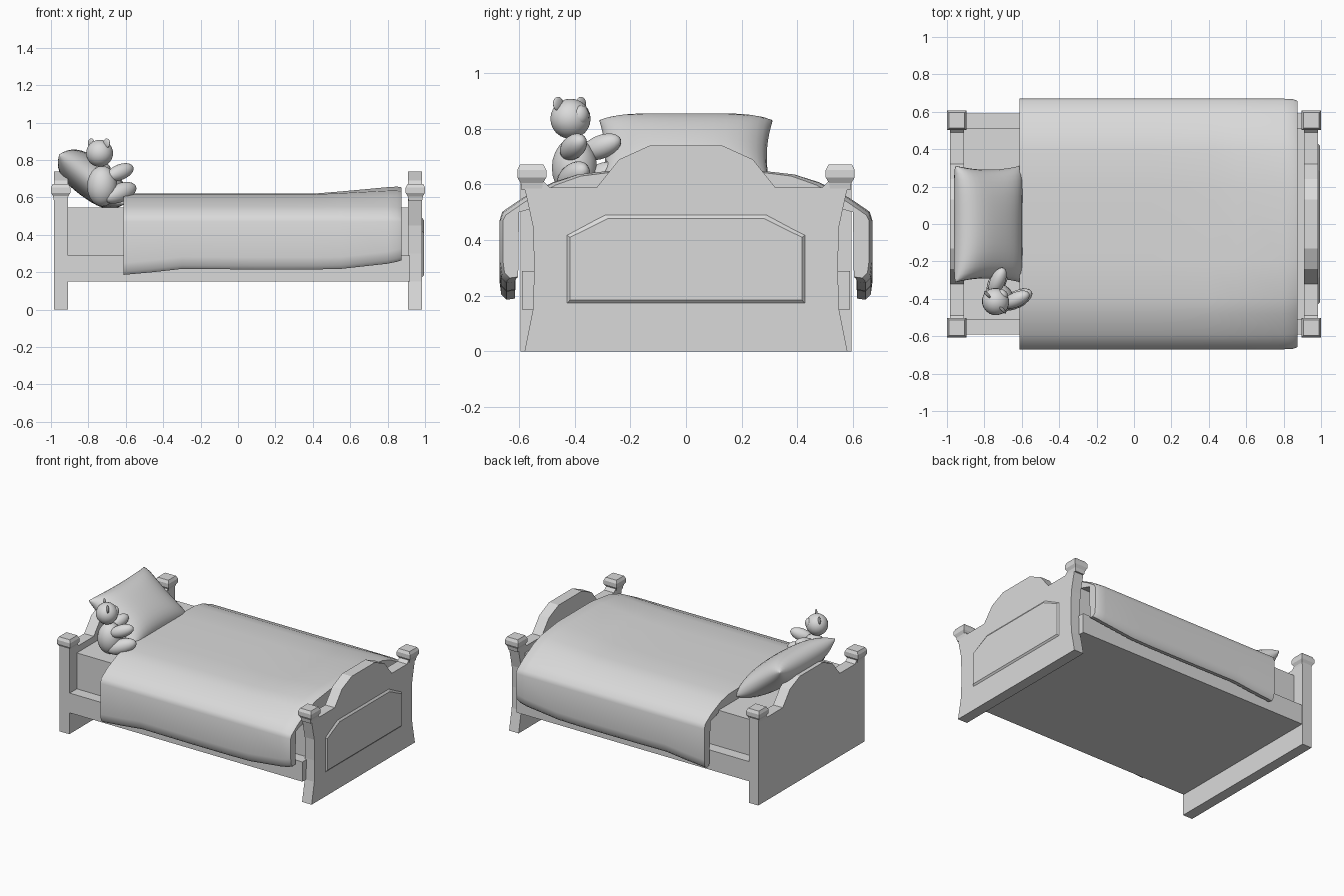
import bpy, bmesh
from math import radians, pi, sin
from mathutils import Vector, Matrix

if "Cube" in bpy.data.objects:
    bpy.data.objects.remove(bpy.data.objects["Cube"])

grey = bpy.data.materials.new("plain grey")
grey.use_nodes = True
grey.diffuse_color = (0.7, 0.7, 0.7, 1)
grey.node_tree.nodes["Principled BSDF"].inputs["Base Color"].default_value = (0.7, 0.7, 0.7, 1)


def finish(name, bm, smooth=None):
    bmesh.ops.recalc_face_normals(bm, faces=bm.faces)
    mesh = bpy.data.meshes.new(name)
    bm.to_mesh(mesh)
    bm.free()
    mesh.materials.append(grey)
    obj = bpy.data.objects.new(name, mesh)
    bpy.context.collection.objects.link(obj)
    if smooth:
        bpy.ops.object.select_all(action="DESELECT")
        obj.select_set(True)
        bpy.context.view_layer.objects.active = obj
        bpy.ops.object.shade_smooth_by_angle(angle=radians(smooth))
    return obj


def loft(name, rings, smooth=None):
    """Skin a list of equal-length closed rings and cap both ends."""
    bm = bmesh.new()
    loops = [[bm.verts.new(p) for p in ring] for ring in rings]
    n = len(loops[0])
    for a, b in zip(loops, loops[1:]):
        for i in range(n):
            j = (i + 1) % n
            bm.faces.new((a[i], a[j], b[j], b[i]))
    bm.faces.new(loops[0])
    bm.faces.new(loops[-1])
    return finish(name, bm, smooth)


def mirrored(half):
    """Complete a (y, z) half outline across y = 0."""
    return half + [(-y, z) for y, z in reversed(half)]


def slab(name, outline, x0, x1):
    return loft(name, [[(x, y, z) for y, z in outline] for x in (x0, x1)])


def box(name, x0, x1, y, z0, z1):
    return slab(name, [(-y, z0), (y, z0), (y, z1), (-y, z1)], x0, x1)


# End boards: straight sides at the head, waisted sides at the foot
arch = [(0.49, 0.59), (0.32, 0.59), (0.24, 0.69), (0.13, 0.74)]
slab("headboard", mirrored([(0.595, 0), (0.595, 0.61), (0.51, 0.61)] + arch), -0.985, -0.91)
waist = [(0.58, 0), (0.55, 0.15), (0.545, 0.3), (0.55, 0.45), (0.585, 0.61), (0.51, 0.61)]
slab("footboard", mirrored(waist + arch), 0.91, 0.985)

# Raised panel on the footboard
panel = mirrored([(0.43, 0.17), (0.43, 0.42), (0.29, 0.495)])
inner = mirrored([(0.417, 0.185), (0.417, 0.41), (0.281, 0.477)])
loft("footboard_panel", [[(0.97, y, z) for y, z in panel],
                         [(0.982, y, z) for y, z in panel],
                         [(0.995, y, z) for y, z in inner]])

# Post caps
for end, sx in (("head", -1), ("foot", 1)):
    for side, sy in (("right", -1), ("left", 1)):
        rings = []
        for z, r in ((0.58, 0.036), (0.605, 0.04), (0.625, 0.052), (0.652, 0.052), (0.672, 0.042)):
            rings.append([(sx * 0.948 + a * r, sy * 0.554 + b * r, z)
                          for a, b in ((-1, -1), (1, -1), (1, 1), (-1, 1))])
        loft(f"{end}_{side}_post_cap", rings)

# Bed base and mattress
box("bed_base", -0.92, 0.92, 0.59, 0.15, 0.29)
box("mattress", -0.92, 0.92, 0.51, 0.28, 0.545)


# Blanket: draped section lofted along the bed
def blanket_ring(x, rise, hem, inset=0.0):
    outer = [(0.615, hem), (0.645, hem - 0.004), (0.664, hem + 0.015), (0.67, hem + 0.06),
             (0.67, 0.47), (0.66, 0.502), (0.59, 0.55), (0.48, 0.598), (0.39, 0.616), (0.2, 0.62)]
    under = [(0.6, 0.5), (0.5, 0.53), (0.2, 0.53)]
    top = []
    for y, z in outer:
        lift = rise * min(1, max(0, (0.56 - y) / 0.3)) - (inset if z > 0.5 else 0)
        top.append((y - inset, z + lift))
    half_under = [(-y, z) for y, z in under]
    pts = mirrored(top) + half_under + [(-y, z) for y, z in reversed(half_under)]
    return [(x, y, z) for y, z in pts]


stations = [(-0.613, 0, 0.19, 0), (-0.45, 0, 0.205, 0), (-0.3, 0, 0.222, 0), (0.1, 0, 0.219, 0),
            (0.4, 0, 0.219, 0), (0.55, 0.012, 0.222, 0), (0.8, 0.035, 0.25, 0),
            (0.85, 0.041, 0.26, 0.003), (0.875, 0.046, 0.268, 0.012)]
loft("blanket", [blanket_ring(*s) for s in stations], 50)

# Pillow: plump blunt-edged cushion, waisted between its corners, leaning on the headboard
bm = bmesh.new()
N = 18
steps = [sin(pi * (i / N - 0.5)) for i in range(N + 1)]
lean = Matrix.Translation((-0.78, 0, 0.698)) @ Matrix.Rotation(radians(37), 4, "Y")
for side in (1, -1):
    rows = []
    for u in steps:
        row = []
        for v in steps:
            edge = ((1 - abs(u) ** 5) * (1 - abs(v) ** 5)) ** 0.5
            puff = edge * (0.078 + 0.027 * (1 - u * u) * (1 - v * v))
            p = Vector((u * 0.22 * (0.95 + 0.05 * v * v), v * 0.312 * (0.93 + 0.07 * u * u), side * puff))
            row.append(bm.verts.new(lean @ p))
        rows.append(row)
    for a, b in zip(rows, rows[1:]):
        for j in range(N):
            bm.faces.new((a[j], b[j], b[j + 1], a[j + 1]))
bmesh.ops.remove_doubles(bm, verts=bm.verts, dist=0.0005)
finish("pillow", bm, 80)

# Teddy bear: ellipsoids in its own frame (forward is local x), turned to the bed's centre
bear = Matrix.Translation((-0.74, -0.415, 0)) @ Matrix.Rotation(pi / 4, 4, "Z")


def blob(name, centre, radii, pitch=0, yaw=0):
    bm = bmesh.new()
    bmesh.ops.create_uvsphere(bm, u_segments=20, v_segments=12, radius=1)
    place = (bear @ Matrix.Translation(centre) @ Matrix.Rotation(radians(yaw), 4, "Z")
             @ Matrix.Rotation(radians(-pitch), 4, "Y") @ Matrix.Diagonal((*radii, 1)))
    bmesh.ops.transform(bm, matrix=place, verts=bm.verts)
    finish(name, bm, 80)


blob("bear_body", (0.02, 0, 0.66), (0.082, 0.082, 0.108))
blob("bear_head", (0, 0, 0.836), (0.072, 0.074, 0.072))
blob("bear_muzzle", (0.052, 0, 0.848), (0.026, 0.033, 0.036))
for side, s in (("left", 1), ("right", -1)):
    blob(f"bear_{side}_ear", (-0.005, s * 0.058, 0.89), (0.008, 0.025, 0.025))
    blob(f"bear_{side}_arm", (0.085, s * 0.07, 0.735), (0.082, 0.04, 0.042), 20, s * 20)
    blob(f"bear_{side}_leg", (0.085, s * 0.07, 0.625), (0.1, 0.046, 0.05), 20, s * 18)
